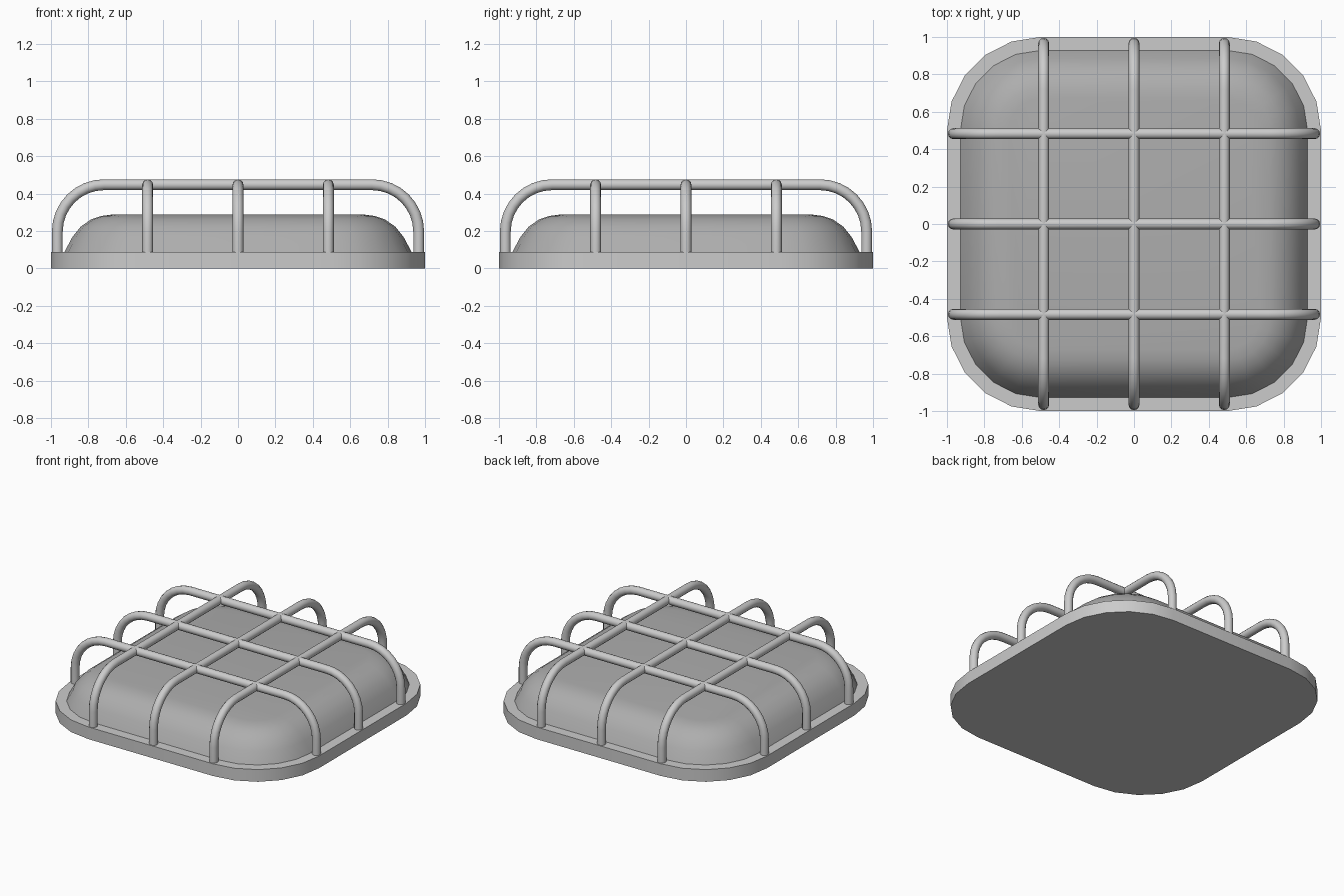
import bpy, bmesh
from math import sin, cos, pi, radians

if "Cube" in bpy.data.objects:
    bpy.data.objects.remove(bpy.data.objects["Cube"])

CORNER = 0.5      # centre of each corner arc
STEPS = 5         # flat sides per corner


def grey(name, v):
    mat = bpy.data.materials.new(name)
    mat.diffuse_color = (v, v, v, 1)
    mat.use_nodes = True
    mat.node_tree.nodes["Principled BSDF"].inputs["Base Color"].default_value = mat.diffuse_color
    return mat


METAL = grey("metal_grey", 0.56)
COVER = grey("cover_grey", 0.42)


def rounded_square(half):
    r = half - CORNER
    pts = []
    for q in range(4):
        a0 = q * pi / 2
        cx = CORNER if q in (0, 3) else -CORNER
        cy = CORNER if q in (0, 1) else -CORNER
        for i in range(STEPS + 1):
            a = a0 + i * pi / 2 / STEPS
            pts.append((cx + r * cos(a), cy + r * sin(a)))
    return pts


def shade(obj, angle):
    bpy.ops.object.shade_smooth_by_angle(angle=radians(angle))


def activate(obj):
    bpy.context.collection.objects.link(obj)
    bpy.ops.object.select_all(action='DESELECT')
    obj.select_set(True)
    bpy.context.view_layer.objects.active = obj


def loft(name, profile, mat, bottom=True):
    """Stack rounded squares along a (half width, height) profile."""
    bm = bmesh.new()
    rings = [[bm.verts.new((x, y, z)) for x, y in rounded_square(h)]
             for h, z in profile]
    for a, b in zip(rings, rings[1:]):
        n = len(a)
        for i in range(n):
            j = (i + 1) % n
            bm.faces.new((a[i], a[j], b[j], b[i]))
    bm.faces.new(rings[-1])
    if bottom:
        bm.faces.new(rings[0][::-1])
    mesh = bpy.data.meshes.new(name)
    bm.to_mesh(mesh)
    bm.free()
    mesh.materials.append(mat)
    obj = bpy.data.objects.new(name, mesh)
    activate(obj)
    shade(obj, 40)


def guard_bar(name, offset, along_y):
    """Round bar: leg, bend, straight top, bend, leg."""
    x, top, r, n = 0.966, 0.447, 0.25, 8
    half = [(x, 0.085)] + [(x - r + r * cos(i * pi / 2 / n),
                            top - r + r * sin(i * pi / 2 / n)) for i in range(n + 1)]
    path = half + [(-px, pz) for px, pz in reversed(half)]
    curve = bpy.data.curves.new(name, 'CURVE')
    curve.dimensions = '3D'
    curve.bevel_depth = 0.029
    curve.bevel_resolution = 4
    curve.use_fill_caps = True
    curve.materials.append(METAL)
    spline = curve.splines.new('POLY')
    spline.points.add(len(path) - 1)
    for p, (u, z) in zip(spline.points, path):
        p.co = (offset, u, z, 1) if along_y else (u, offset, z, 1)
    activate(bpy.data.objects.new(name, curve))
    bpy.ops.object.convert(target='MESH')
    shade(bpy.context.view_layer.objects.active, 40)


# Base plate with many-sided corners
loft("base_plate", [(1.0, 0), (1.0, 0.088)], METAL)

# Domed lamp cover
loft("lamp_cover", [(0.928, 0.088), (0.885, 0.168), (0.842, 0.222), (0.785, 0.262),
                    (0.73, 0.28), (0.67, 0.288)], COVER, bottom=False)

# Protective cage, three bars each way
for k, off in enumerate((-0.483, 0, 0.483)):
    guard_bar(f"cage_bar_across_{k + 1}", off, False)
    guard_bar(f"cage_bar_lengthwise_{k + 1}", off, True)
